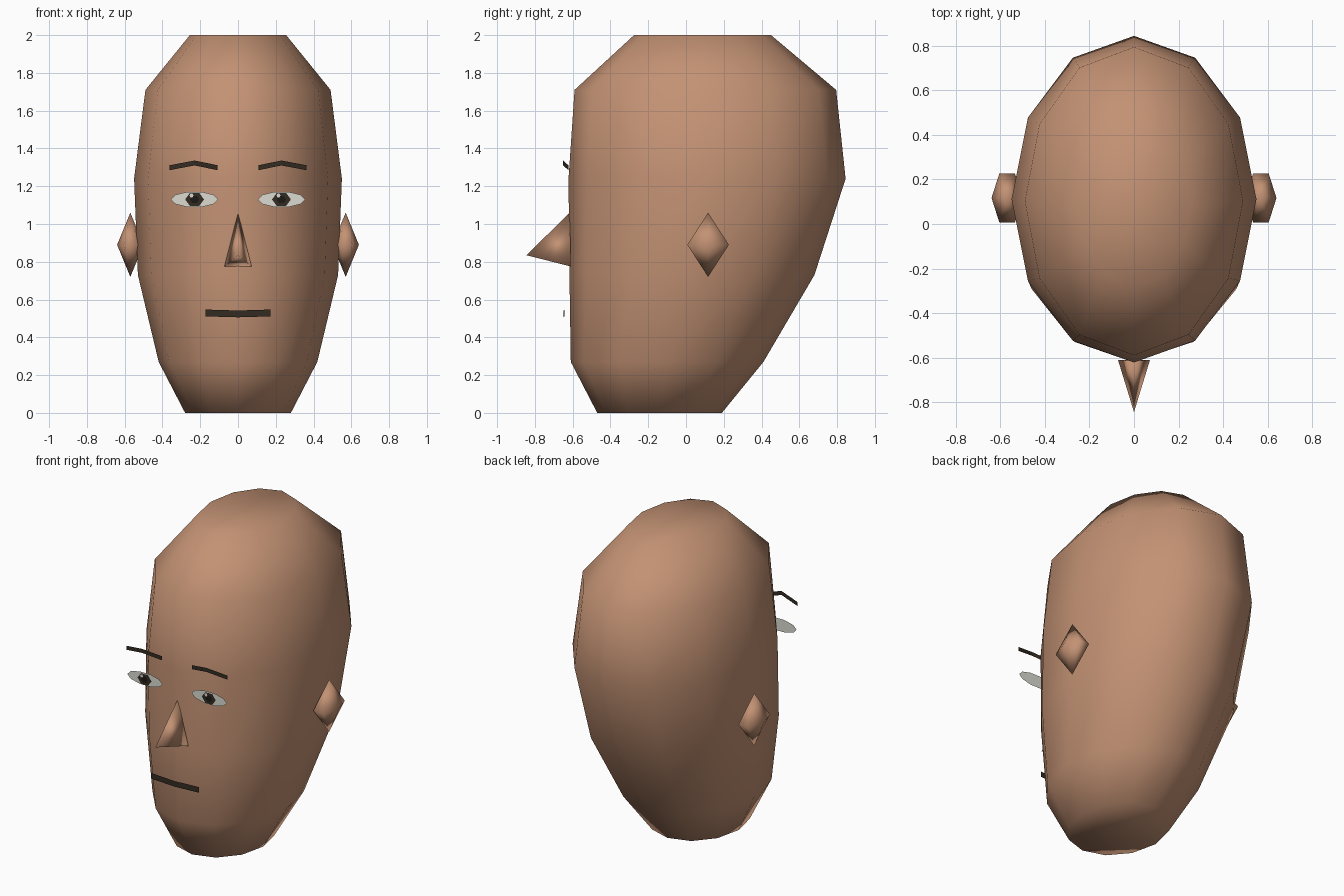
import bpy, bmesh, math

cube = bpy.data.objects.get("Cube")
if cube:
    bpy.data.objects.remove(cube, do_unlink=True)


def material(name, color):
    mat = bpy.data.materials.new(name)
    mat.use_nodes = True
    mat.diffuse_color = (*color, 1)
    bsdf = mat.node_tree.nodes["Principled BSDF"]
    bsdf.inputs["Base Color"].default_value = (*color, 1)
    bsdf.inputs["Roughness"].default_value = 0.8
    return mat


SKIN = material("skin", (0.546, 0.287, 0.174))
HAIR = material("dark_brown", (0.034, 0.024, 0.016))
WHITE = material("eye_white", (0.71, 0.71, 0.65))
PUPIL = material("pupil_black", (0.012, 0.01, 0.008))


def build(name, verts, faces, mat, smooth=False, fix_normals=True):
    mesh = bpy.data.meshes.new(name)
    mesh.from_pydata(verts, [], faces)
    bm = bmesh.new()
    bm.from_mesh(mesh)
    if fix_normals:
        bmesh.ops.recalc_face_normals(bm, faces=bm.faces)
    for f in bm.faces:
        f.smooth = smooth
    bm.to_mesh(mesh)
    bm.free()
    mesh.materials.append(mat)
    obj = bpy.data.objects.new(name, mesh)
    bpy.context.collection.objects.link(obj)
    return obj


def disc(name, x, y, z, rx, rz, sides, mat):
    """Flat polygon that faces the front."""
    ring = [math.tau * i / sides for i in range(sides)]
    verts = [(x + rx * math.cos(a), y, z + rz * math.sin(a)) for a in ring]
    return build(name, verts, [range(sides)], mat, fix_normals=False)


def ribbon(name, points, height, mat):
    """Upright strip along points given from -x to +x, facing the front."""
    n = len(points)
    verts = [(x, y, z - height / 2) for x, y, z in points]
    verts += [(x, y, z + height / 2) for x, y, z in points]
    faces = [(i, i + 1, n + i + 1, n + i) for i in range(n - 1)]
    return build(name, verts, faces, mat, fix_normals=False)


# Head: stacked twelve-sided ellipses (height, half width, front, back)
SIDES = 12
sections = [
    (0.0, 0.28, -0.47, 0.19),
    (0.27, 0.42, -0.61, 0.41),
    (0.73, 0.53, -0.617, 0.68),
    (1.24, 0.55, -0.622, 0.845),
    (1.71, 0.49, -0.59, 0.795),
    (2.0, 0.255, -0.275, 0.45),
]
verts, faces = [], []
for z, rx, front, back in sections:
    for i in range(SIDES):
        a = math.tau * i / SIDES
        verts.append((rx * math.cos(a),
                      (front + back) / 2 + (back - front) / 2 * math.sin(a), z))
for r in range(len(sections) - 1):
    for i in range(SIDES):
        j = (i + 1) % SIDES
        faces.append((r * SIDES + i, r * SIDES + j,
                      (r + 1) * SIDES + j, (r + 1) * SIDES + i))
faces += [range(SIDES), range(len(verts) - SIDES, len(verts))]
build("head", verts, faces, SKIN, smooth=True)

# Nose: three-sided pyramid on the face
build("nose",
      [(0, -0.615, 1.06), (-0.072, -0.61, 0.775), (0.072, -0.61, 0.775),
       (0, -0.845, 0.835)],
      [(0, 1, 3), (0, 3, 2), (1, 2, 3), (0, 2, 1)], SKIN, smooth=True)

# Mouth
ribbon("mouth", [(-0.172, -0.643, 0.529), (0, -0.648, 0.524),
                 (0.172, -0.643, 0.529)], 0.036, HAIR)

for side, s in (("left", 1), ("right", -1)):
    # Ear: six-sided double pyramid
    ring = [(s * 0.57 + 0.07 * math.cos(math.tau * i / 6),
             0.117 + 0.127 * math.sin(math.tau * i / 6), 0.89) for i in range(6)]
    ear = ring + [(s * 0.57, 0.117, 1.06), (s * 0.57, 0.117, 0.72)]
    tris = [(i, (i + 1) % 6, tip) for i in range(6) for tip in (6, 7)]
    build(side + "_ear", ear, tris, SKIN, smooth=True)

    # Eyebrow: bent strip, peak forward
    brow = [(s * 0.362, -0.623, 1.298), (s * 0.23, -0.65, 1.323),
            (s * 0.108, -0.623, 1.298)]
    ribbon(side + "_eyebrow", sorted(brow), 0.026, HAIR)

    # Eye: layered flat discs
    x = s * 0.23
    disc(side + "_eye_white", x, -0.622, 1.13, 0.126, 0.042, 10, WHITE)
    disc(side + "_iris", x, -0.627, 1.13, 0.05, 0.039, 6, HAIR)
    disc(side + "_pupil", x, -0.63, 1.13, 0.025, 0.022, 6, PUPIL)
    disc(side + "_eye_glint", x - 0.016, -0.633, 1.151, 0.011, 0.011, 6, WHITE)
